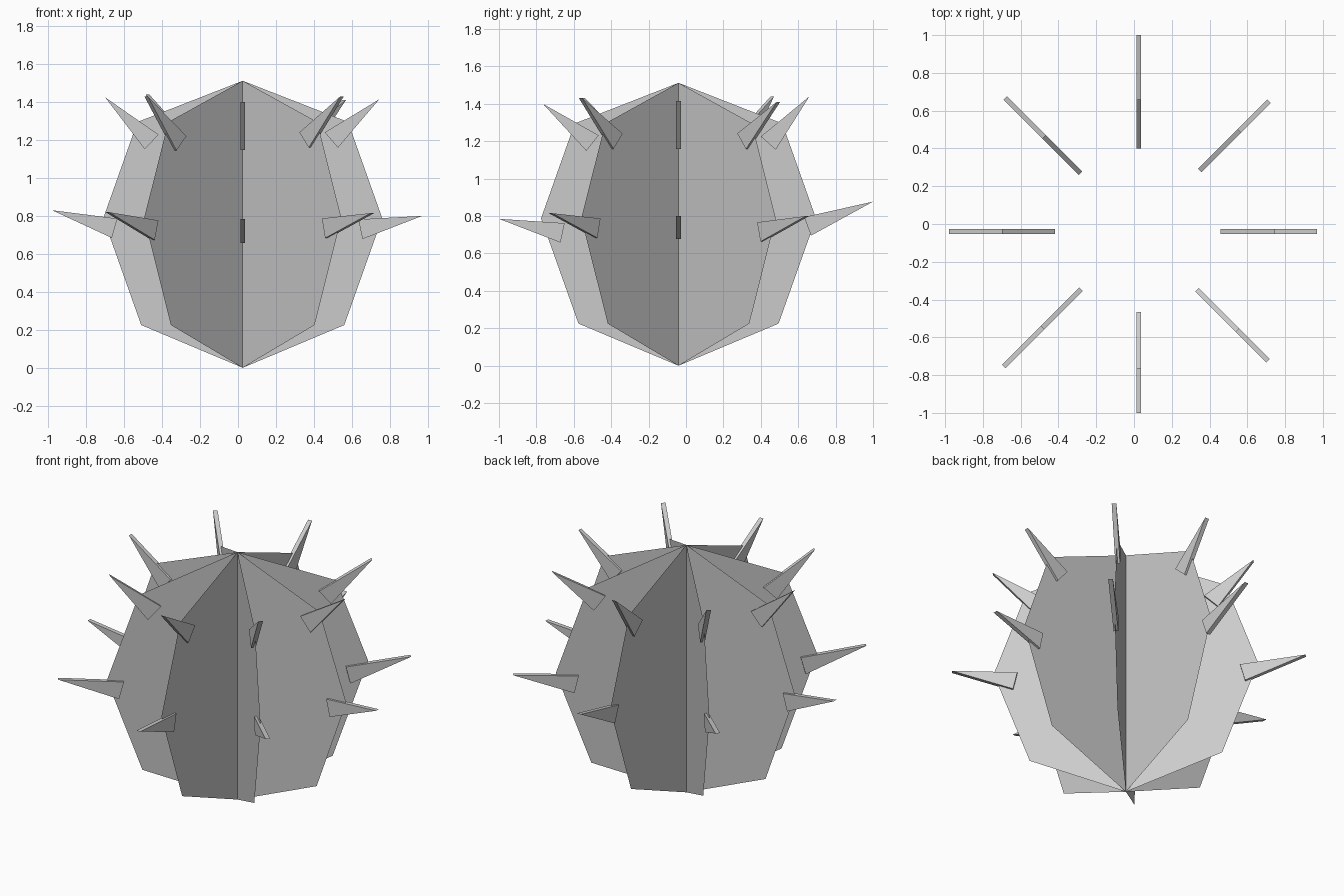
import bpy
from math import cos, sin, radians
from mathutils import Vector

if "Cube" in bpy.data.objects:
    bpy.data.objects.remove(bpy.data.objects["Cube"])

AXIS = Vector((0.025, -0.04, 0.0))


def add_mesh(name, verts, faces):
    mesh = bpy.data.meshes.new(name)
    mesh.from_pydata(verts, [], faces)
    obj = bpy.data.objects.new(name, mesh)
    bpy.context.collection.objects.link(obj)
    return obj


def polar(angle, r, z, side=0.0):
    # point at radius r along a heading, shifted sideways by side
    c, s = cos(angle), sin(angle)
    return AXIS + Vector((r * c - side * s, r * s + side * c, z))


# Cactus body: eight thin fins around a common axis
profile = [(0, 0), (0.535, 0.225), (0.735, 0.788), (0.555, 1.295), (0, 1.512)]
for i in range(8):
    a = radians(45 * i)
    add_mesh(f"body_fin_{i}", [polar(a, r, z) for r, z in profile],
             [tuple(range(len(profile)))])


# Spikes: flat wedges, given by base middle and tip as (radius, height)
def spike(name, angle, base, tip, half_height=0.053, half_width=0.013):
    b, t = Vector(base), Vector(tip)
    d = (t - b).normalized()
    n = Vector((-d.y, d.x)) * half_height
    outline = [b + n, b - n, t]
    verts = [polar(angle, p.x, p.y, s)
             for s in (-half_width, half_width) for p in outline]
    add_mesh(name, verts, [(0, 1, 2)[::-1], (3, 4, 5), (0, 1, 4, 3),
                           (1, 2, 5, 4), (2, 0, 3, 5)])


# one entry per fin, counter-clockwise from +x
upper = [((.467, 1.20), (.72, 1.415)), ((.49, 1.20), (.755, 1.41)),
         ((.48, 1.19), (.70, 1.44)), ((.475, 1.19), (.71, 1.44)),
         ((.48, 1.19), (.725, 1.425)), ((.47, 1.183), (.72, 1.43)),
         ((.46, 1.19), (.725, 1.40)), ((.47, 1.20), (.74, 1.43))]
lower = [((.62, .73), (.945, .80)), ((.62, .715), (.975, .80)),
         ((.69, .745), (1.04, .877)), ((.65, .725), (1.0, .82)),
         ((.675, .735), (1.005, .83)), ((.655, .725), (1.01, .82)),
         ((.62, .71), (.96, .785)), ((.615, .735), (.967, .815))]
for i in range(8):
    a = radians(45 * i)
    spike(f"upper_spike_{i}", a, *upper[i])
    spike(f"lower_spike_{i}", a, *lower[i])
